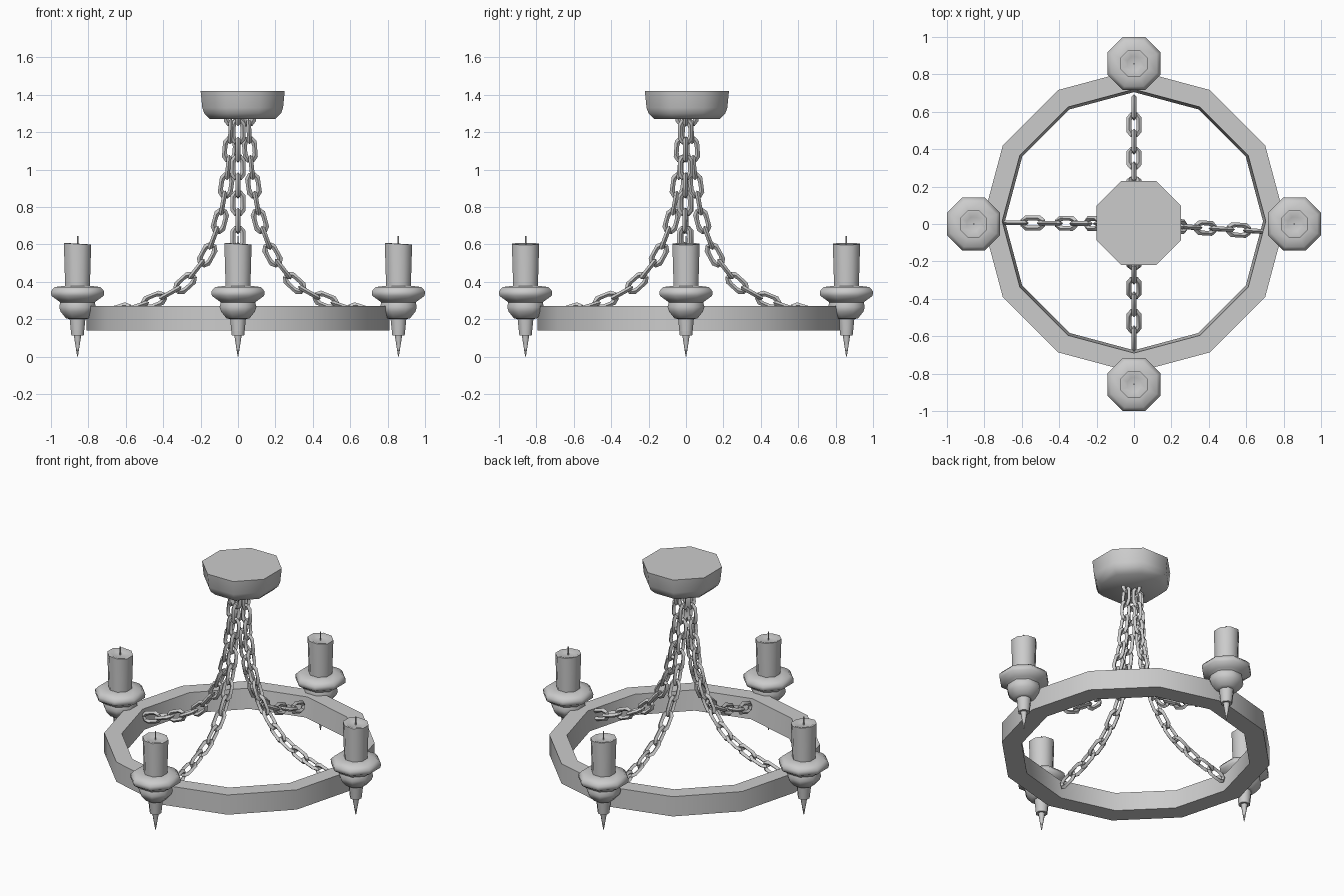
import bpy, bmesh, math
from mathutils import Vector, Matrix

cube = bpy.data.objects.get("Cube")
if cube:
    bpy.data.objects.remove(cube, do_unlink=True)

grey = bpy.data.materials.new("plain_grey")
grey.use_nodes = True
colour = (0.6, 0.6, 0.6, 1)
grey.diffuse_color = colour
grey.node_tree.nodes["Principled BSDF"].inputs["Base Color"].default_value = colour


def finish(name, bm, smooth=None, location=(0, 0, 0)):
    """Turn a bmesh into a named, shaded object."""
    bmesh.ops.remove_doubles(bm, verts=bm.verts, dist=1e-5)
    bmesh.ops.recalc_face_normals(bm, faces=bm.faces)
    mesh = bpy.data.meshes.new(name)
    bm.to_mesh(mesh)
    bm.free()
    mesh.materials.append(grey)
    obj = bpy.data.objects.new(name, mesh)
    obj.location = location
    bpy.context.collection.objects.link(obj)
    if smooth:
        bpy.ops.object.select_all(action='DESELECT')
        obj.select_set(True)
        bpy.context.view_layer.objects.active = obj
        bpy.ops.object.shade_smooth_by_angle(angle=math.radians(smooth))
    return obj


def bridge(bm, loops, closed=False):
    """Join successive vertex loops with quads."""
    pairs = list(zip(loops, loops[1:]))
    if closed:
        pairs.append((loops[-1], loops[0]))
    for a, b in pairs:
        for i in range(len(a)):
            j = (i + 1) % len(a)
            bm.faces.new((a[i], a[j], b[j], b[i]))


def lathe(profile, sides=8, turn=0.5, closed=False, tilt=0):
    """Revolve (flat half-width, height) points; tilt leans the upper part."""
    bm = bmesh.new()
    grow = 1 / math.cos(math.pi / sides) if turn else 1
    top = max(z for r, z in profile)
    loops = []
    for r, z in profile:
        lean = tilt if z > top - 0.03 else 0
        loop = []
        for i in range(sides):
            a = (i + turn) * math.tau / sides
            x, y = r * grow * math.cos(a), r * grow * math.sin(a)
            loop.append(bm.verts.new((x, y, z - lean * x)))
        loops.append(loop)
    bridge(bm, loops, closed)
    if not closed:
        bm.faces.new(loops[0])
        bm.faces.new(loops[-1])
    return bm


# Twelve-sided hoop with a slightly tapered inner wall
finish("hoop", lathe([(0.81, 0.14), (0.81, 0.27), (0.705, 0.27), (0.69, 0.14)],
                     sides=12, turn=0, closed=True), 40, (0, 0.015, 0))

# Octagonal ceiling mount
finish("ceiling_mount", lathe([(0.175, 1.27), (0.205, 1.30), (0.216, 1.33),
                               (0.225, 1.42)]), 50, (0.025, 0.005, 0))

# Candle holders, each with a candle and wick
SPIKE = [(0.002, 0), (0.02, 0.115)]
CUP = [(0.033, 0.112), (0.042, 0.20), (0.062, 0.205), (0.09, 0.24),
       (0.098, 0.265), (0.092, 0.29), (0.105, 0.30), (0.14, 0.325),
       (0.142, 0.35), (0.122, 0.372), (0.075, 0.378)]
CANDLE = [(0.066, 0.37), (0.072, 0.57), (0.073, 0.602), (0.064, 0.604),
          (0.036, 0.592)]
WICK = [(0.004, 0.585), (0.004, 0.645)]
for side, x, y in (("left", 1, 0), ("back", 0, 1), ("right", -1, 0), ("front", 0, -1)):
    spot = (0.858 * x, 0.858 * y, 0)
    finish(side + "_spike", lathe(SPIKE), 50, spot)
    finish(side + "_candle_cup", lathe(CUP), 60, spot)
    finish(side + "_candle", lathe(CANDLE, tilt=0.06), 50, spot)
    finish(side + "_wick", lathe(WICK), 50, spot)


def link_outline(d):
    """Long octagon, offset outwards by d."""
    a, b, c, k = 0.056 + d, 0.027 + d, 0.013 + d * 0.4, 0.026
    return [(a, -c), (a, c), (a - k, b), (k - a, b),
            (-a, c), (-a, -c), (k - a, -b), (a - k, -b)]


def add_link(bm, matrix, t=0.0125):
    loops = []
    for d, z in ((t, 0), (0, t), (-t, 0), (0, -t)):
        loops.append([bm.verts.new(matrix @ Vector((x, y, z)))
                      for x, y in link_outline(d)])
    bridge(bm, loops, closed=True)


def resample(points, step):
    """Evenly spaced points along a polyline."""
    out, carry = [], 0.0
    for a, b in zip(points, points[1:]):
        length = (b - a).length
        while carry <= length:
            out.append(a.lerp(b, carry / length))
            carry += step
        carry -= length
    return out


# Hanging chains, sagging from the mount to the hoop
SAG = [(0.035, 1.30), (0.043, 1.11), (0.062, 0.92), (0.098, 0.72),
       (0.17, 0.53), (0.302, 0.37), (0.46, 0.295), (0.71, 0.215)]
for side, angle, shift, drift in (("left", 0, 0.02, -0.06), ("back", 90, -0.01, 0),
                                  ("right", 180, 0, -0.01), ("front", 270, -0.02, 0)):
    path = [Vector((r + shift, drift * r, z)) for r, z in SAG]
    centres = resample(path, 0.0965)
    spin = Matrix.Rotation(math.radians(angle), 4, 'Z')
    bm = bmesh.new()
    for i, p in enumerate(centres):
        before, after = centres[max(i - 1, 0)], centres[min(i + 1, len(centres) - 1)]
        along = (after - before).normalized()
        across = along.cross(Vector((0, 1, 0))).normalized()
        normal = along.cross(across)
        if i % 2:
            across, normal = normal, -across
        frame = Matrix((along, across, normal)).transposed().to_4x4()
        add_link(bm, spin @ Matrix.Translation(p) @ frame)
    finish(side + "_chain", bm, 30)
